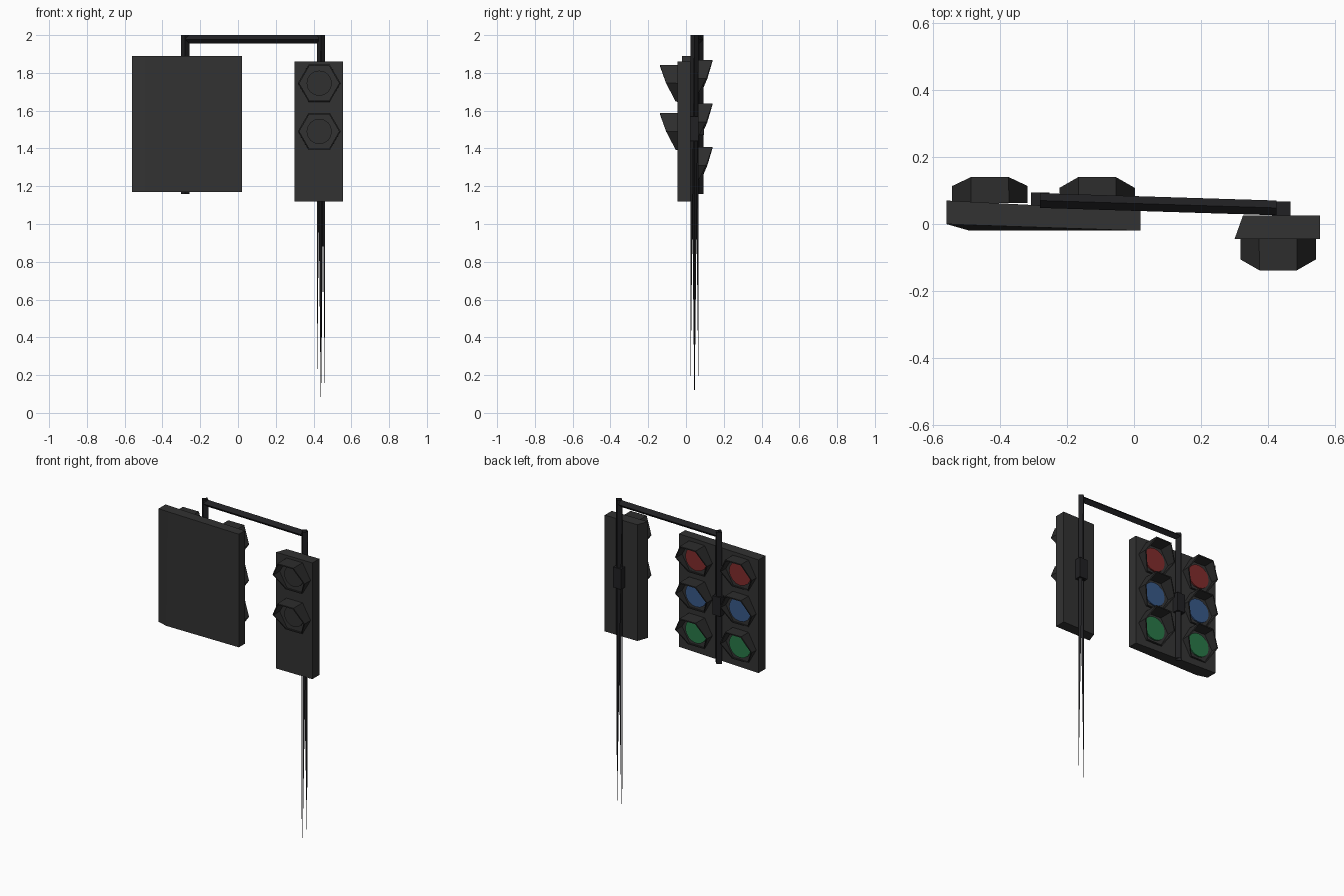
import bpy
from math import cos, sin, pi
from mathutils import Vector

if "Cube" in bpy.data.objects:
    bpy.data.objects.remove(bpy.data.objects["Cube"], do_unlink=True)


def material(name, rgb):
    m = bpy.data.materials.new(name)
    m.use_nodes = True
    m.diffuse_color = (*rgb, 1)
    m.node_tree.nodes["Principled BSDF"].inputs["Base Color"].default_value = (*rgb, 1)
    return m


housing = material("housing_charcoal", (.032, .032, .032))
metal = material("pole_black", (.015, .015, .017))
shade = material("visor_charcoal", (.026, .026, .026))
unlit = material("unlit_lens", (.03, .03, .03))
red = material("red_lens", (.22, .025, .025))
blue = material("blue_lens", (.04, .1, .25))
green = material("green_lens", (.022, .19, .065))


def mesh_object(name, verts, faces, mat):
    me = bpy.data.meshes.new(name)
    me.from_pydata([tuple(v) for v in verts], [], faces)
    me.materials.append(mat)
    ob = bpy.data.objects.new(name, me)
    bpy.context.collection.objects.link(ob)
    return ob


def loft(name, start, end, mat, capped=True):
    """Join two matching outlines with side faces."""
    n = len(start)
    faces = [(i, (i + 1) % n, n + (i + 1) % n, n + i) for i in range(n)]
    if capped:
        faces += [tuple(reversed(range(n))), tuple(range(n, 2 * n))]
    return mesh_object(name, list(start) + list(end), faces, mat)


def prism(name, outline, low, high, mat):
    return loft(name, [(x, y, low) for x, y in outline],
                [(x, y, high) for x, y in outline], mat)


def diamond(center, u, v, r=.022):
    return [Vector(center) + r * (cos(i * pi / 2) * Vector(u) + sin(i * pi / 2) * Vector(v))
            for i in range(4)]


X, Y, Z = (1, 0, 0), (0, 1, 0), (0, 0, 1)


def block(name, x, y, low, high, hx, hy):
    prism(name, [(x - hx, y - hy), (x + hx, y - hy), (x + hx, y + hy), (x - hx, y + hy)],
          low, high, metal)


# Two housings, their sides slightly out of square
panel_top = [(-.56, 0), (-.49, -.003), (.02, -.02), (.02, .04), (-.56, .07)]
panel_low = [(-.56, 0), (-.49, -.02), (.02, -.02), (.02, .04), (-.56, .07)]
loft("wide_housing", [(x, y, 1.17) for x, y in panel_low],
     [(x, y, 1.89) for x, y in panel_top], housing)
prism("narrow_housing", [(.30, -.045), (.555, -.045), (.555, .025), (.325, .025)],
      1.12, 1.86, housing)

# Mast of four long slivers, each narrowing to a point at the ground
top = diamond((.439, .045, 2), X, Y)
foot = diamond((.439, .045, 0), X, Y)
mesh_object("mast", top + foot, [(i, (i + 1) % 4, 4 + i) for i in range(4)], metal)

# Hanger and cross arm
loft("hanger", diamond((-.28, .07, 1.16), X, Y), diamond((-.28, .07, 2), X, Y), metal, False)
loft("cross_arm", diamond((-.28, .07, 1.978), Y, Z), diamond((.425, .048, 1.978), Y, Z),
     metal, False)
block("mast_clamp", .439, .043, 1.44, 1.57, .028, .024)
block("hanger_clamp", -.28, .068, 1.47, 1.59, .028, .026)


def lamp(name, x, y, z, way, reach, lens_mat, lens_r):
    """Six-sided open visor, cut back towards the bottom, around a round lens."""
    ring = [(cos(i * pi / 3), sin(i * pi / 3)) for i in range(6)]
    base = [(x + .105 * c, y, z + .105 * s) for c, s in ring]
    lip = []
    for c, s in ring:
        depth = reach * (.65 if abs(s) < .1 else 1 if s > 0 else .1)
        lip.append((x + .105 * c, y + way * depth, z + .105 * s))
    visor = loft(name + "_visor", base, lip, shade, False)
    solid = visor.modifiers.new("wall", "SOLIDIFY")
    solid.thickness = .008
    solid.offset = -way
    disc = [(x + lens_r * cos(i * pi / 8), z + lens_r * sin(i * pi / 8)) for i in range(16)]
    loft(name + "_lens", [(a, y, b) for a, b in disc],
         [(a, y + way * .009, b) for a, b in disc], lens_mat)


# Lamps on the back of the wide housing
for side, x in (("left", -.11), ("right", -.43)):
    y = .04 + (.02 - x) * .03 / .58
    for row, (color, mat) in enumerate((("red", red), ("blue", blue), ("green", green))):
        lamp(side + "_" + color, x, y, 1.77 - .23 * row, 1, .14 - y, mat, .076)

# Unlit lamps on the front of the narrow housing
for name, z in (("upper_front", 1.745), ("lower_front", 1.49)):
    lamp(name, .43, -.045, z, -1, .093, unlit, .067)

# Make every closed or tubular surface face outward
import bmesh
for ob in bpy.context.collection.objects:
    if ob.type == "MESH" and ob.name.endswith(("housing", "clamp", "lens")):
        bm = bmesh.new()
        bm.from_mesh(ob.data)
        bmesh.ops.recalc_face_normals(bm, faces=bm.faces)
        bm.to_mesh(ob.data)
        bm.free()
